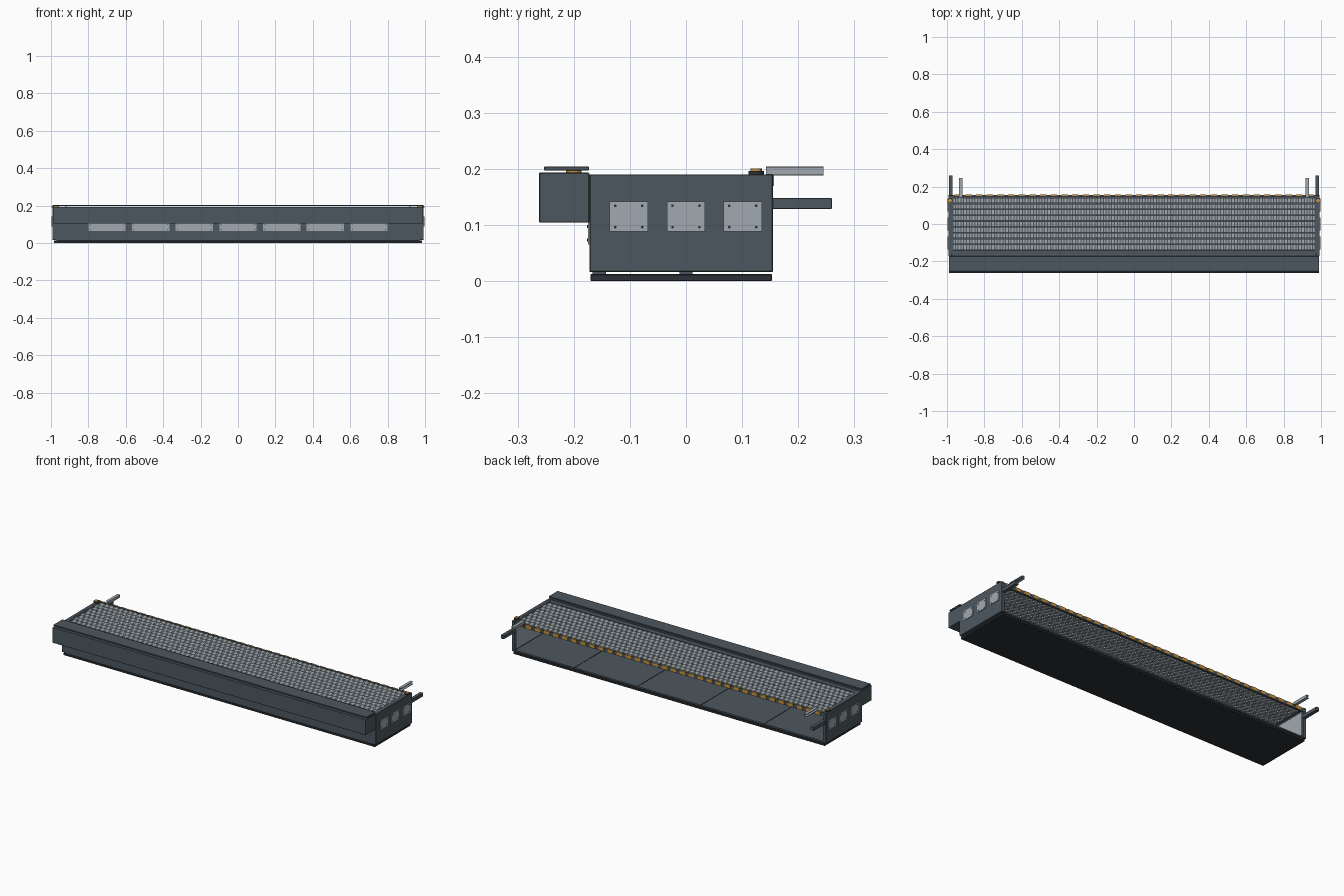
import bpy, bmesh, math
from mathutils import Matrix, Vector

if "Cube" in bpy.data.objects:
    bpy.data.objects.remove(bpy.data.objects["Cube"])


def material(name, rgb):
    m = bpy.data.materials.new(name)
    m.diffuse_color = (*rgb, 1)
    m.use_nodes = True
    m.node_tree.nodes["Principled BSDF"].inputs["Base Color"].default_value = m.diffuse_color
    return m


DARK = material("dark_steel", (0.075, 0.097, 0.115))
BLACK = material("black_steel", (0.025, 0.03, 0.035))
LIGHT = material("light_steel", (0.35, 0.40, 0.44))
ORANGE = material("orange_paint", (0.60, 0.30, 0.05))


def finish(name, bm, mat):
    bmesh.ops.recalc_face_normals(bm, faces=bm.faces)
    me = bpy.data.meshes.new(name)
    bm.to_mesh(me)
    bm.free()
    ob = bpy.data.objects.new(name, me)
    me.materials.append(mat)
    bpy.context.collection.objects.link(ob)
    return ob


def boxes(name, extents, mat, bevel=0.0):
    """One object from any number of (x0, x1, y0, y1, z0, z1) boxes."""
    bm = bmesh.new()
    for x0, x1, y0, y1, z0, z1 in extents:
        mid = Vector(((x0 + x1) / 2, (y0 + y1) / 2, (z0 + z1) / 2))
        size = (abs(x1 - x0), y1 - y0, z1 - z0, 1)
        bmesh.ops.create_cube(bm, size=1, matrix=Matrix.Translation(mid) @ Matrix.Diagonal(size))
    ob = finish(name, bm, mat)
    if bevel:
        mod = ob.modifiers.new("bevel", 'BEVEL')
        mod.width = bevel
        mod.segments = 1
    return ob


def discs(name, centres, radius, depth, mat, axis='Z', sides=16):
    rot = {'Z': Matrix(), 'X': Matrix.Rotation(math.pi / 2, 4, 'Y'),
           'Y': Matrix.Rotation(math.pi / 2, 4, 'X')}[axis]
    bm = bmesh.new()
    for c in centres:
        bmesh.ops.create_cone(bm, cap_ends=True, segments=sides, radius1=radius, radius2=radius,
                              depth=depth, matrix=Matrix.Translation(c) @ rot)
    return finish(name, bm, mat)


def both(*extents):
    """Repeat boxes on the left and right."""
    return [(s * e[0], s * e[1], *e[2:]) for e in extents for s in (1, -1)]


# Base plate and the spacers that carry the body
boxes("base_plate", [(-0.985, 0.985, -0.170, 0.153, 0, 0.012)], BLACK, 0.001)
boxes("base_spacers", [(-0.97, 0.97, y - 0.012, y + 0.012, 0.011, 0.018)
                       for y in (-0.155, 0.0)], DARK)

# Body shell, open at the back
boxes("floor", [(-0.98, 0.98, -0.165, 0.152, 0.016, 0.024)], DARK)
boxes("floor_seams", [(x - 0.002, x + 0.002, -0.160, 0.150, 0.024, 0.0255)
                      for x in (-0.6, -0.2, 0.2, 0.6)], BLACK)
boxes("front_wall", [(-0.98, 0.98, -0.172, -0.160, 0.016, 0.188)], DARK)
boxes("end_walls", both((0.974, 0.993, -0.172, 0.155, 0.016, 0.190)), DARK, 0.0015)
boxes("end_liners", both((0.969, 0.975, -0.155, 0.148, 0.030, 0.165)), LIGHT)
boxes("inner_ledge", [(-0.969, 0.969, -0.160, -0.140, 0.085, 0.100)], DARK)

# Vent panels and their screws on both ends
panel_y = (-0.102, 0.0, 0.101)
boxes("end_panels", both(*[(0.992, 0.996, y - 0.034, y + 0.034, 0.088, 0.142)
                           for y in panel_y]), LIGHT)
discs("end_panel_screws", [(s * 0.9965, y + dy, z) for s in (1, -1) for y in panel_y
                           for dy in (-0.024, 0.024) for z in (0.096, 0.134)],
      0.0025, 0.003, BLACK, 'X', 8)

# Front panels and screws below the front housing
panel_x = [(i - 3) * 0.2335 for i in range(7)]
boxes("front_panels", [(x - 0.1, x + 0.1, -0.175, -0.171, 0.065, 0.105) for x in panel_x], LIGHT)
discs("front_panel_screws", [(x + dx, -0.1755, z) for x in panel_x for dx in (-0.09, 0.09)
                             for z in (0.073, 0.097)], 0.0025, 0.002, BLACK, 'Y', 8)

# Front housing with raised lid
boxes("front_housing", [(-0.990, 0.990, -0.262, -0.172, 0.104, 0.193)], DARK, 0.0015)
boxes("front_lid", [(-0.990, 0.990, -0.253, -0.173, 0.197, 0.204)], DARK, 0.001)
discs("lid_pivots", [(x, -0.200, 0.195) for x in (-0.972, 0.972)], 0.014, 0.006, ORANGE)

# Serrated deck slats: zigzag strips side by side
bm = bmesh.new()
teeth, pitch = 130, 0.0312
for row in range(9):
    y0 = -0.138 + row * pitch
    y1 = y0 + pitch - 0.004
    last = None
    for i in range(teeth + 1):
        x = -0.97 + 1.94 * i / teeth
        z = 0.189 if (i + row) % 2 else 0.184
        ring = [bm.verts.new(p) for p in ((x, y0, z), (x, y1, z), (x, y1, z - 0.005), (x, y0, z - 0.005))]
        if last:
            for k in range(4):
                n = (k + 1) % 4
                bm.faces.new((last[k], last[n], ring[n], ring[k]))
        if i in (0, teeth):
            bm.faces.new(ring)
        last = ring
finish("deck_slats", bm, LIGHT)

# Deck frame: side trims and front strip
boxes("deck_side_trims", both((0.966, 0.976, -0.160, 0.150, 0.176, 0.1895)), DARK)
boxes("deck_front_strip", [(-0.97, 0.97, -0.160, -0.143, 0.178, 0.1885)], DARK)

# Rear edge bar with orange warning blocks
boxes("rear_edge_bar", [(-0.975, 0.975, 0.144, 0.154, 0.167, 0.187)], DARK)
step = 1.94 / 34
boxes("warning_blocks", [(-0.97 + (i + 0.2) * step, -0.97 + (i + 0.8) * step,
                          0.149, 0.1565, 0.169, 0.1878) for i in range(34)], ORANGE)

# Rear lower guide arms running into the body
boxes("guide_arms", both((0.970, 0.990, 0.020, 0.260, 0.128, 0.148)), DARK, 0.001)

# Rear upper channels: web with two flanges
boxes("upper_channels", both((0.918, 0.921, 0.143, 0.245, 0.188, 0.204),
                             (0.918, 0.935, 0.143, 0.245, 0.188, 0.191),
                             (0.918, 0.935, 0.143, 0.245, 0.201, 0.204)), LIGHT)
boxes("channel_brackets", both((0.915, 0.938, 0.138, 0.156, 0.180, 0.189)), DARK)

# Corner knobs on the rear top
spots = [(x, 0.125) for x in (-0.984, 0.984)]
discs("knob_bases", [(x, y, 0.193) for x, y in spots], 0.014, 0.006, BLACK)
discs("knob_caps", [(x, y, 0.198) for x, y in spots], 0.010, 0.005, ORANGE)
